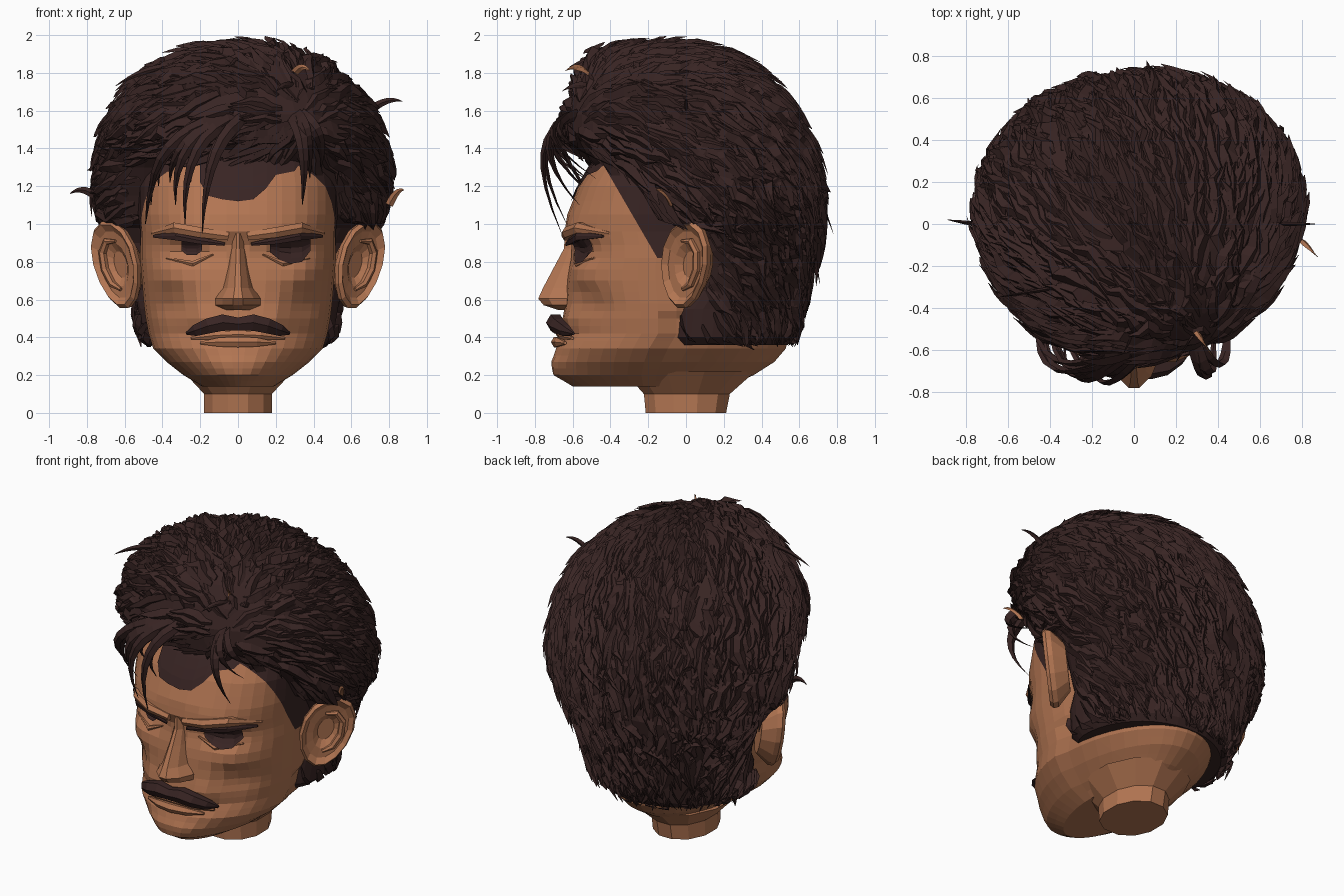
import bpy, bmesh, math, random
from mathutils import Vector
from mathutils.bvhtree import BVHTree

random.seed(4)
if "Cube" in bpy.data.objects:
    bpy.data.objects.remove(bpy.data.objects["Cube"])


def material(name, colour):
    mat = bpy.data.materials.new(name)
    mat.use_nodes = True
    mat.diffuse_color = (*colour, 1)
    mat.node_tree.nodes["Principled BSDF"].inputs["Base Color"].default_value = (*colour, 1)
    return mat


SKIN = material("warm_skin", (0.45, 0.18, 0.085))
HAIR = material("dark_brown_hair", (0.04, 0.018, 0.017))


def finish(name, bm, *mats):
    bmesh.ops.recalc_face_normals(bm, faces=bm.faces)
    mesh = bpy.data.meshes.new(name)
    bm.to_mesh(mesh)
    for mat in mats:
        mesh.materials.append(mat)
    obj = bpy.data.objects.new(name, mesh)
    bpy.context.scene.collection.objects.link(obj)
    return obj


def bridge(bm, rings):
    """Join equal rings of points into a closed skin."""
    loops = [[bm.verts.new(p) for p in ring] for ring in rings]
    count = len(loops[0])
    for a, b in zip(loops, loops[1:]):
        for i in range(count):
            j = (i + 1) % count
            bm.faces.new((a[i], a[j], b[j], b[i]))
    bm.faces.new(loops[0])
    bm.faces.new(loops[-1])


def section(rows, z):
    """Front y, back y, half width and widest y at height z."""
    for a, b in zip(rows, rows[1:]):
        if z <= b[0]:
            break
    k = (z - a[0]) / (b[0] - a[0])
    return [p + (q - p) * k for p, q in zip(a[1:], b[1:])]


def loft(rows, cols, power, splits=1, relief=None):
    """Stack of sections; power(z) squares the front half, the back half is an ellipse."""
    heights = [a[0] + (b[0] - a[0]) * s / splits
               for a, b in zip(rows, rows[1:]) for s in range(splits)] + [rows[-1][0]]
    rings = []
    for z in heights:
        front, back, width, mid = section(rows, z)
        ring = []
        for i in range(cols):
            t = math.tau * (i + 0.5) / cols
            c, s = math.cos(t), math.sin(t)
            bend = 1 if s > 0 else 2 / power(z)
            x = width * math.copysign(abs(c) ** bend, c)
            y = mid + ((back if s > 0 else front) - mid) * abs(s) ** bend
            if relief and s < 0:
                y += relief(x, z)
            ring.append((x, y, z))
        rings.append(ring)
    bm = bmesh.new()
    bridge(bm, rings)
    return bm


def tube(bm, pts, radii, out, flat=1.0, sides=6):
    """Tapered tube; out is the direction in which it may be flattened."""
    rings = []
    for i, p in enumerate(pts):
        along = (pts[min(i + 1, len(pts) - 1)] - pts[max(i - 1, 0)]).normalized()
        side = along.cross(out).normalized()
        rings.append([p + side * radii[i] * math.cos(math.tau * k / sides + math.pi / 2)
                      + out * radii[i] * flat * math.sin(math.tau * k / sides + math.pi / 2)
                      for k in range(sides)])
    bridge(bm, rings)


# Head: rows of height, front, back, half width, widest y
HEAD = [(0.14, -0.6, 0.23, 0.19, -0.2), (0.2, -0.7, 0.36, 0.29, -0.2),
        (0.27, -0.71, 0.47, 0.38, -0.18), (0.34, -0.69, 0.53, 0.45, -0.15),
        (0.42, -0.64, 0.55, 0.475, -0.1), (0.5, -0.655, 0.55, 0.49, -0.1),
        (0.58, -0.64, 0.55, 0.5, -0.1), (0.7, -0.63, 0.57, 0.51, -0.1),
        (0.82, -0.61, 0.6, 0.52, -0.1), (0.89, -0.61, 0.61, 0.52, -0.1),
        (0.96, -0.64, 0.62, 0.52, -0.1), (1.05, -0.63, 0.62, 0.53, -0.1),
        (1.2, -0.57, 0.6, 0.53, -0.1), (1.32, -0.5, 0.57, 0.51, -0.05),
        (1.42, -0.42, 0.53, 0.47, 0), (1.6, -0.3, 0.4, 0.35, 0)]
# Relief: x, z, spread x, spread z, push back
BUMPS = [(0.25, 0.86, 0.11, 0.05, 0.05), (0.35, 0.73, 0.1, 0.06, -0.035),
         (0.36, 0.56, 0.1, 0.1, 0.045), (0.1, 0.24, 0.08, 0.05, -0.015),
         (0.2, 0.5, 0.06, 0.08, -0.015), (0.25, 0.98, 0.15, 0.03, -0.02)]


def squareness(z):
    return min(2.35, 1.75 + 0.9 * z)


def relief(x, z):
    return sum(d * math.exp(-((abs(x) - bx) / sx) ** 2 - ((z - bz) / sz) ** 2)
               for bx, bz, sx, sz, d in BUMPS)


def on_face(x, z, off=0.0):
    front, back, width, mid = section(HEAD, z)
    depth = max(0, 1 - abs(x / width) ** squareness(z)) ** (1 / squareness(z))
    return Vector((x, mid + (front - mid) * depth + relief(x, z) - off, z))


bm = loft(HEAD, 40, squareness, 2, relief)
for v in bm.verts:  # neck steps in behind the jaw
    if 0.15 < v.co.z < 0.55 and v.co.y > 0.4 * v.co.z - 0.25:
        v.co.x *= 0.95
# Cut the slanted hairline, then paint behind it
bmesh.ops.bisect_plane(bm, geom=bm.verts[:] + bm.edges[:] + bm.faces[:],
                       plane_co=(0, -0.14, 0.8), plane_no=(0, 1, 0.58))
head = finish("head", bm, SKIN, HAIR)
for face in head.data.polygons:
    c = face.center
    if c.z > 1.37 or (c.z > 0.82 and c.y > -0.14 - 0.58 * (c.z - 0.8)):
        face.material_index = 1

finish("neck", loft([(0, -0.22, 0.22, 0.185, 0), (0.1, -0.23, 0.24, 0.185, 0),
                     (0.22, -0.34, 0.38, 0.3, 0)], 12, lambda z: 2.2), SKIN)

finish("nose", loft([(0.545, -0.68, -0.45, 0.09, -0.58), (0.57, -0.76, -0.45, 0.125, -0.6),
                     (0.605, -0.79, -0.45, 0.125, -0.6), (0.66, -0.765, -0.45, 0.085, -0.58),
                     (0.78, -0.7, -0.45, 0.06, -0.55), (0.87, -0.65, -0.45, 0.045, -0.55),
                     (0.95, -0.645, -0.45, 0.04, -0.55)], 12, lambda z: 1.7), SKIN)

FORWARD = Vector((0, -1, 0))


def centred_strip(name, half, radii, off, mat):
    """Strip across the middle of the face, given from the centre outwards."""
    path = [(-x, z) for x, z in reversed(half[1:])] + half
    bm = bmesh.new()
    tube(bm, [on_face(x, z, off) for x, z in path], radii[:0:-1] + radii, FORWARD)
    finish(name, bm, mat)


def paired_strip(name, path, radii, off, mat, flat=1.0):
    bm = bmesh.new()
    for side in (-1, 1):
        tube(bm, [on_face(side * x, z, off) for x, z in path], radii, FORWARD, flat)
    finish(name, bm, mat)


# Mouth, moustache and brows
centred_strip("moustache", [(0, 0.47), (0.08, 0.478), (0.16, 0.46), (0.23, 0.435), (0.275, 0.42)],
              [0.04, 0.05, 0.046, 0.034, 0.008], 0.045, HAIR)
centred_strip("lower_lip", [(0, 0.375), (0.1, 0.375), (0.2, 0.37)],
              [0.032, 0.028, 0.008], 0.015, SKIN)
centred_strip("upper_lip", [(0, 0.415), (0.12, 0.41), (0.25, 0.395)],
              [0.025, 0.025, 0.008], 0.02, SKIN)
paired_strip("brow_ridges", [(0.05, 0.935), (0.2, 0.955), (0.34, 0.98), (0.46, 0.95)],
             [0.025, 0.032, 0.032, 0.008], 0.005, SKIN)
paired_strip("eyebrows", [(0.07, 0.893), (0.2, 0.912), (0.33, 0.938), (0.45, 0.935)],
             [0.01, 0.022, 0.028, 0.008], 0.027, HAIR, 0.6)
paired_strip("lower_eyelids", [(0.13, 0.84), (0.24, 0.79), (0.38, 0.82)],
             [0.005, 0.016, 0.005], 0.003, SKIN)


def plate(name, columns, off, steps=5):
    """Thin painted area given as x, lowest z, highest z."""
    bm = bmesh.new()
    grid = [[bm.verts.new(on_face(x, lo + (hi - lo) * k / steps, off)) for k in range(steps + 1)]
            for x, lo, hi in columns]
    for a, b in zip(grid, grid[1:]):
        for k in range(steps):
            bm.faces.new((a[k], b[k], b[k + 1], a[k + 1]))
    finish(name, bm, HAIR)


plate("left_eye", [(0.17, 0.85, 0.9), (0.22, 0.81, 0.92), (0.28, 0.79, 0.93),
                   (0.34, 0.8, 0.93), (0.385, 0.86, 0.92)], 0.024)
plate("right_eye", [(-0.3, 0.86, 0.91), (-0.27, 0.835, 0.92), (-0.22, 0.835, 0.92),
                    (-0.19, 0.86, 0.91)], 0.022)
plate("widows_peak", [(-0.2, 1.22, 1.42), (-0.16, 1.15, 1.42), (-0.08, 1.13, 1.42),
                      (0, 1.12, 1.42), (0.08, 1.13, 1.42), (0.15, 1.19, 1.42),
                      (0.2, 1.26, 1.42), (0.3, 1.28, 1.42), (0.34, 1.34, 1.42)], 0.008)

# Ears: tilted rings from the back of the shell to the inner hollow
for side, name in ((1, "left_ear"), (-1, "right_ear")):
    bm = bmesh.new()

    def ear_point(t, scale, lift):
        c, s = math.cos(t) * scale, math.sin(t) * scale
        u = 0.47 + 0.52 * c * (0.88 + 0.12 * s)
        return Vector((side * (0.53 + 0.25 * u + 0.045 * s + 0.69 * lift),
                       -0.13 + 0.26 * u + 0.015 * s - 0.72 * lift, 0.785 + 0.235 * s))

    turns = [math.tau * k / 14 for k in range(14)]
    bridge(bm, [[ear_point(t, scale, lift) for t in turns] for scale, lift in
                ((0.6, -0.11), (0.97, -0.03), (1, 0.0), (0.92, 0.02), (0.76, -0.005),
                 (0.5, -0.01), (0.3, -0.04))])
    tube(bm, [ear_point(t, 0.56, 0) for t in (1.9, 1.2, 0.5, -0.2, -0.9, -1.6)],
         [0.008, 0.02, 0.022, 0.022, 0.02, 0.01], Vector((side * 0.69, -0.72, 0)))
    finish(name, bm, SKIN)

# Hair mass, whose lower front runs inside the head
MASS = [(0.36, -0.15, 0.54, 0.46, 0.1), (0.4, -0.17, 0.57, 0.505, 0.1),
        (0.55, -0.17, 0.6, 0.53, 0.12), (0.65, -0.1, 0.625, 0.55, 0.18),
        (0.9, -0.1, 0.69, 0.65, 0.22), (0.98, -0.14, 0.71, 0.69, 0.2),
        (1.05, -0.25, 0.715, 0.74, 0.1), (1.15, -0.3, 0.715, 0.765, 0.08),
        (1.3, -0.42, 0.69, 0.765, 0.06),
        (1.4, -0.55, 0.66, 0.75, 0.04), (1.48, -0.64, 0.62, 0.725, 0.03),
        (1.58, -0.64, 0.575, 0.685, 0.02), (1.7, -0.6, 0.49, 0.61, 0),
        (1.82, -0.54, 0.35, 0.47, -0.03), (1.89, -0.49, 0.22, 0.34, -0.08),
        (1.93, -0.35, 0.08, 0.19, -0.1), (1.945, -0.15, -0.05, 0.05, -0.1)]
mass = loft(MASS, 40, lambda z: 2.2, 2)
for v in mass.verts:  # the cut is fuller on the left and at the left back
    v.co.x += 0.02 * min(1, max(0, 3 * v.co.z - 2.6)) + 0.05 * max(0, v.co.y) * (v.co.z > 1)
bmesh.ops.recalc_face_normals(mass, faces=mass.faces)
scalp = BVHTree.FromBMesh(mass)
patches = [(f.calc_center_median(), f.calc_area()) for f in mass.faces]
finish("hair_mass", mass, HAIR)


def jitter(size):
    return Vector([random.uniform(-size, size) for _ in range(3)])


def in_head(p):
    front, back, width, mid = section(HEAD, min(p.z, 1.6))
    return p.y < mid + 0.05 and p.z < 1.36 and abs(p.x) < width and p.y > front


def by_ear(p):
    return 0.52 < p.z < 1.0 and p.y < 0.1


# Overlapping locks that fan out from the parting
PARTING = Vector((0.32, -0.55, 1.5))
bm = bmesh.new()
for start, _ in random.choices(patches, [area for _, area in patches], k=1700):
    p, normal, _, _ = scalp.find_nearest(start + jitter(0.05))
    if in_head(p) or by_ear(p) or p.z < 0.39:
        continue
    pts, length = [], random.uniform(0.04, 0.08)
    tip = random.uniform(0.015, 0.06)
    for i in range(6):
        pts.append(p + normal * (tip * i / 5 - 0.002))
        flow = (p - PARTING).normalized() + Vector((0, 0, -0.35)) + jitter(0.45)
        flow -= normal * flow.dot(normal)
        p, normal, _, _ = scalp.find_nearest(p + flow.normalized() * length)
        if p.z < 0.365 or by_ear(p):
            break
    if len(pts) > 2:
        wide = random.uniform(0.025, 0.05)
        radii = [wide * math.sin(math.pi * (0.2 + 0.78 * i / (len(pts) - 1))) for i in range(len(pts))]
        tube(bm, pts, radii, normal, 0.5, 3)
finish("hair_locks", bm, HAIR)


def curl(bm, root, bend, end, wide):
    a, b, c = Vector(root), Vector(bend), Vector(end)
    steps = [i / 8 for i in range(9)]
    tube(bm, [a * (1 - t) ** 2 + b * 2 * t * (1 - t) + c * t * t for t in steps],
         [wide * (1.05 - t * t) for t in steps], FORWARD, 0.5, 4)


# Fringe hanging over the forehead
bm = bmesh.new()
for x, z in ((-0.19, 0.95), (-0.28, 1), (-0.33, 1.1), (-0.16, 1.16), (-0.25, 1.22), (-0.36, 1.22),
             (-0.42, 1.2), (-0.46, 1.1), (-0.49, 1.0), (-0.4, 1.3), (-0.3, 1.32), (0.34, 1.1),
             (0.38, 1.24), (0.44, 1.3)):
    curl(bm, (0.15 + x * 0.4, -0.58, 1.58), Vector((x, -0.86, 1.48)) + jitter(0.04),
         on_face(x, z, 0.04), 0.036)
finish("fringe", bm, HAIR)

# Loose ends that break the outline, a few of them catching the skin colour
DARK_ENDS = (((-0.35, -0.3, 1.83), (-0.65, -0.35, 1.73)), ((0.7, 0, 1.6), (0.87, 0, 1.65)),
             ((-0.76, 0, 1.15), (-0.89, 0.02, 1.16)), ((0.05, -0.4, 1.86), (-0.05, -0.62, 1.83)),
             ((0.3, -0.5, 1.72), (0.2, -0.66, 1.7)), ((0.1, 0.66, 1.2), (0.06, 0.78, 0.95)),
             ((-0.1, 0.65, 0.9), (-0.1, 0.71, 0.68)))
PALE_ENDS = (((0.8, -0.08, 1.1), (0.88, -0.16, 1.18)), ((0.3, -0.52, 1.8), (0.38, -0.64, 1.81)))
for name, ends, mat in (("loose_ends", DARK_ENDS, HAIR), ("pale_ends", PALE_ENDS, SKIN)):
    bm = bmesh.new()
    for root, end in ends:
        middle = (Vector(root) + Vector(end)) / 2 + Vector((0, 0, 0.05))
        curl(bm, root, middle, end, 0.02)
    finish(name, bm, mat)
